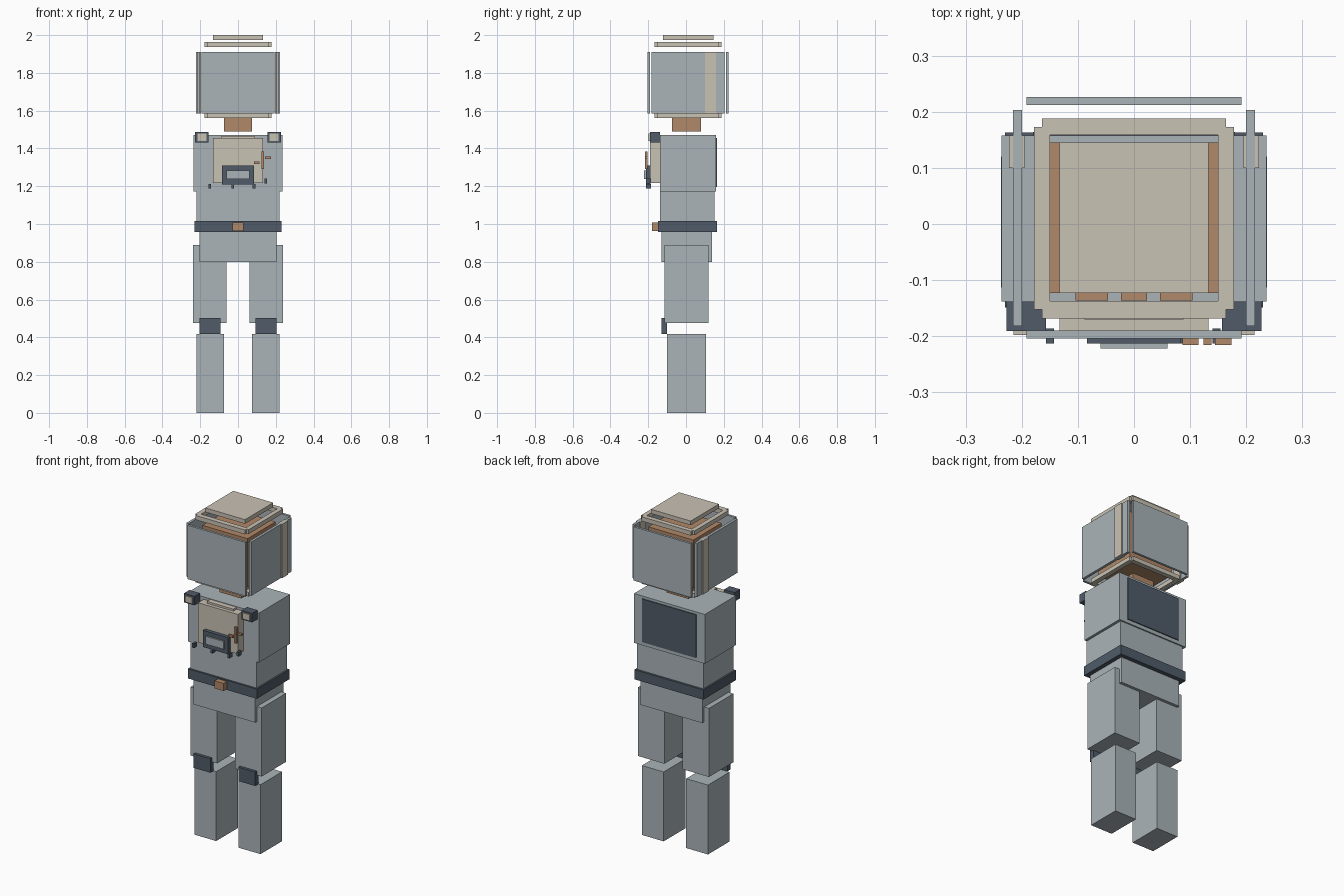
import bpy
import bmesh
from mathutils import Vector

# Remove the default cube only
default_cube = bpy.data.objects.get("Cube")
if default_cube:
    bpy.data.objects.remove(default_cube, do_unlink=True)


def make_material(name, red, green, blue):
    material = bpy.data.materials.new(name)
    material.use_nodes = True
    colour = (red, green, blue, 1)
    material.diffuse_color = colour
    shader = next(n for n in material.node_tree.nodes if n.type == "BSDF_PRINCIPLED")
    shader.inputs["Base Color"].default_value = colour
    return material


blue_grey = make_material("blue grey", .40, .456, .479)
beige = make_material("warm beige", .584, .539, .456)
slate = make_material("dark slate", .08, .105, .138)
brown = make_material("copper brown", .434, .246, .138)


def box(name, material, x_range, y_range, z_range):
    """Flat-sided block spanning the given ranges."""
    low = Vector((x_range[0], y_range[0], z_range[0]))
    high = Vector((x_range[1], y_range[1], z_range[1]))
    centre, size = (low + high) / 2, high - low
    shape = bmesh.new()
    bmesh.ops.create_cube(shape, size=1)
    bmesh.ops.scale(shape, vec=size, verts=shape.verts)
    mesh = bpy.data.meshes.new(name)
    shape.to_mesh(mesh)
    shape.free()
    mesh.materials.append(material)
    part = bpy.data.objects.new(name, mesh)
    part.location = centre
    bpy.context.collection.objects.link(part)
    return part


def centred(name, material, half_width, y_range, z_range):
    """Block centred across the body."""
    return box(name, material, (-half_width, half_width), y_range, z_range)


def pair(name, material, x_range, y_range, z_range):
    """Matching left and right blocks."""
    inner, outer = x_range
    box("left_" + name, material, (inner, outer), y_range, z_range)
    box("right_" + name, material, (-outer, -inner), y_range, z_range)


# Legs and knee pads
pair("lower_leg", blue_grey, (.075, .22), (-.1, .105), (0, .418))
pair("upper_leg", blue_grey, (.06, .237), (-.113, .12), (.477, .89))
pair("knee_pad", slate, (.093, .205), (-.13, -.1), (.418, .502))

# Hips, belt and buckle
centred("pelvis", blue_grey, .205, (-.13, .138), (.8, .957))
centred("belt", slate, .23, (-.149, .163), (.957, 1.015))
centred("belt_buckle", brown, .03, (-.18, -.149), (.962, 1.008))

# Torso and back panel
chest_front, chest_back = -.138, .158
centred("abdomen", blue_grey, .22, (chest_front, .15), (1.015, 1.173))
centred("chest", blue_grey, .236, (chest_front, chest_back), (1.173, 1.47))
centred("back_panel", slate, .18, (chest_back, .164), (1.195, 1.455))

# Chest pack with its top lip
plate_front = -.191
centred("chest_pack", beige, .133, (plate_front, chest_front), (1.216, 1.455))
centred("chest_pack_lip", beige, .088, (-.17, chest_front), (1.455, 1.467))

# Chest monitor and screen
centred("monitor", slate, .084, (-.213, plate_front), (1.21, 1.31))
centred("monitor_screen", blue_grey, .06, (-.222, -.213), (1.237, 1.284))

# Small clips along the lower edge of the pack
for number, (x, z) in enumerate([(-.15, 1.2), (-.027, 1.2), (.085, 1.2), (.147, 1.228)]):
    box(f"pack_clip_{number}", slate, (x - .007, x + .007),
        (-.213, -.186), (z - .013, z + .013))

# Copper pipe with two side branches
pipe_depth = (-.216, -.203)
box("pipe_upright", brown, (.124, .138), pipe_depth, (1.29, 1.385))
box("pipe_inner_branch", brown, (.086, .115), pipe_depth, (1.318, 1.33))
box("pipe_outer_branch", brown, (.144, .174), pipe_depth, (1.345, 1.357))

# Shoulder lamps
pair("lamp_housing", slate, (.157, .227), (plate_front, chest_front), (1.432, 1.486))
pair("lamp_lens", beige, (.167, .215), (-.198, plate_front), (1.44, 1.478))

# Neck and head with face details
centred("neck", brown, .073, (-.073, .08), (1.49, 1.56))
head_front = -.123
centred("head", brown, .15, (head_front, .145), (1.6, 1.89))
pair("eye", brown, (.046, .104), (-.136, head_front), (1.75, 1.79))
centred("nose", brown, .023, (-.136, head_front), (1.69, 1.74))

# Helmet rims: four bars forming a notched square, below and above the head
for level, z_range in (("lower", (1.56, 1.585)), ("upper", (1.937, 1.963))):
    centred(level + "_rim_front", beige, .164, (-.168, -.137), z_range)
    centred(level + "_rim_back", beige, .164, (.159, .188), z_range)
    pair(level + "_rim_side", beige, (.15, .178), (-.152, .173), z_range)
centred("helmet_top", beige, .133, (head_front, .145), (1.975, 2))

# Floating helmet panels and side bands
panel_height = (1.586, 1.91)
centred("front_helmet_panel", blue_grey, .192, (-.204, -.19), panel_height)
centred("back_helmet_panel", blue_grey, .192, (.212, .226), panel_height)
pair("helmet_side_panel", blue_grey, (.2, .216), (-.182, .203), panel_height)
pair("helmet_side_band", beige, (.195, .223), (.1, .158), panel_height)
